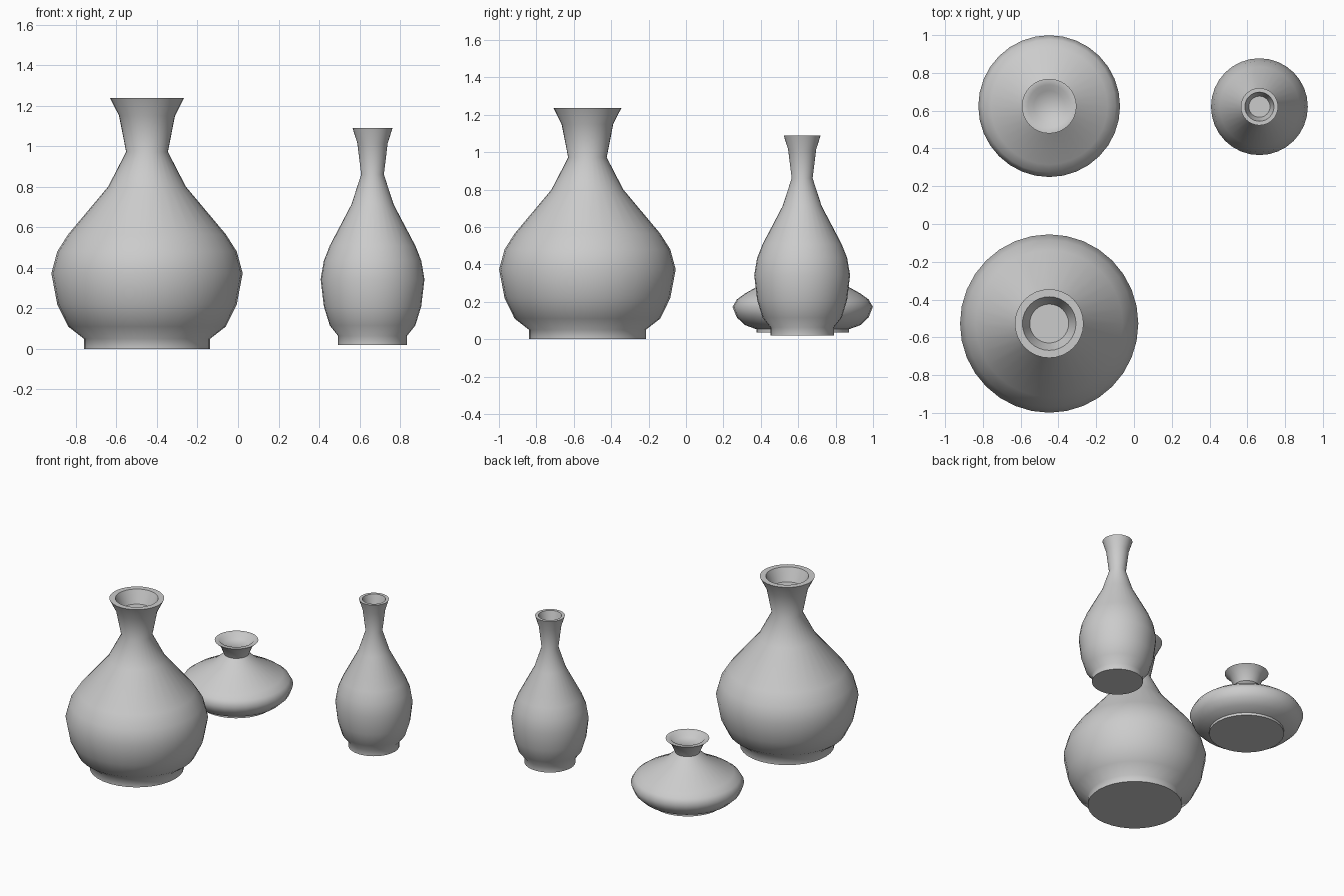
import bpy, bmesh, math

if "Cube" in bpy.data.objects:
    bpy.data.objects.remove(bpy.data.objects["Cube"])

# Shared vase profile (radius, height): foot, belly, neck, lip, shallow mouth
PROFILE = [(0.312, 0.0), (0.312, 0.05), (0.389, 0.11), (0.443, 0.22),
           (0.472, 0.373), (0.443, 0.48), (0.389, 0.565), (0.192, 0.80),
           (0.103, 0.972), (0.138, 1.15), (0.182, 1.237),
           (0.142, 1.237), (0.103, 1.145)]
SIDES = 32


def vase(name, loc, radius_scale, height_scale):
    bm = bmesh.new()
    rings = []
    for r, z in PROFILE:
        rings.append([bm.verts.new((r * radius_scale * math.cos(2 * math.pi * i / SIDES),
                                    r * radius_scale * math.sin(2 * math.pi * i / SIDES),
                                    z * height_scale)) for i in range(SIDES)])
    # walls between neighbouring rings
    for a, b in zip(rings, rings[1:]):
        for i in range(SIDES):
            j = (i + 1) % SIDES
            bm.faces.new((a[i], a[j], b[j], b[i]))
    # underside and mouth floor
    bm.faces.new(rings[0][::-1])
    bm.faces.new(rings[-1])
    mesh = bpy.data.meshes.new(name)
    bm.to_mesh(mesh)
    bm.free()
    obj = bpy.data.objects.new(name, mesh)
    obj.location = loc
    bpy.context.collection.objects.link(obj)
    bpy.ops.object.select_all(action='DESELECT')
    obj.select_set(True)
    bpy.context.view_layer.objects.active = obj
    bpy.ops.object.shade_smooth_by_angle(angle=math.radians(60))
    return obj


# Large, squat and slender versions of the same vase
vase("large_vase", (-0.449, -0.527, 0.0), 1.0, 1.0)
vase("squat_vase", (-0.449, 0.624, 0.035), 0.795, 0.37)
vase("slender_vase", (0.664, 0.621, 0.02), 0.543, 0.865)
